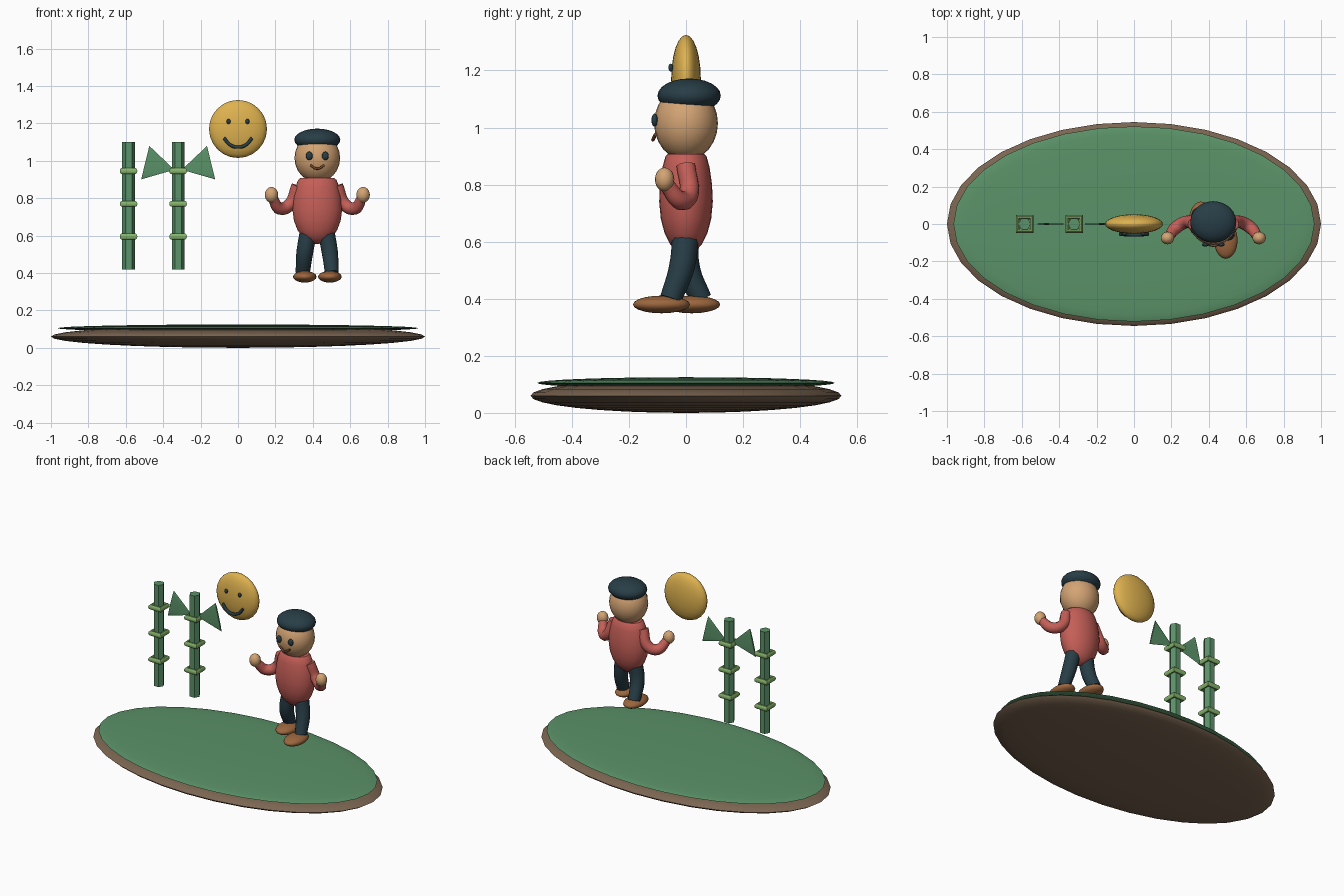
import bpy
import math

if "Cube" in bpy.data.objects:
    bpy.data.objects.remove(bpy.data.objects["Cube"])

CX = 0.424  # centre line of the figure


def mat(name, h):
    m = bpy.data.materials.new(name)
    rgb = [(int(h[i:i + 2], 16) / 255) ** 2.2 for i in (0, 2, 4)]
    m.diffuse_color = (*rgb, 1)
    m.use_nodes = True
    m.node_tree.nodes["Principled BSDF"].inputs["Base Color"].default_value = m.diffuse_color
    return m


GREEN = mat("green", "5B9168")
LEAF = mat("light_green", "86B46C")
BROWN = mat("soil", "7A6552")
GOLD = mat("gold", "DDB050")
DARK = mat("dark", "2C4048")
SKIN = mat("skin", "D2A273")
RED = mat("red", "C45F58")
SHOE = mat("shoe_brown", "9A6640")
LIP = mat("lip", "7A4A30")


def finish(name, m, smooth=True, angle=40):
    o = bpy.context.object
    o.name = name
    o.data.materials.clear()
    o.data.materials.append(m)
    bpy.ops.object.transform_apply(location=False, rotation=True, scale=True)
    if smooth:
        bpy.ops.object.shade_smooth_by_angle(angle=math.radians(angle))
    return o


def ball(name, loc, r, m, seg=24, rings=12):
    bpy.ops.mesh.primitive_uv_sphere_add(segments=seg, ring_count=rings, location=loc)
    bpy.context.object.scale = r
    return finish(name, m, angle=60)


def tube(name, pts, r, m, radii=None):
    c = bpy.data.curves.new(name, 'CURVE')
    c.dimensions = '3D'
    c.bevel_depth = r
    c.bevel_resolution = 3
    c.resolution_u = 6
    c.use_fill_caps = True
    s = c.splines.new('BEZIER')
    s.bezier_points.add(len(pts) - 1)
    for i, (b, p) in enumerate(zip(s.bezier_points, pts)):
        b.co = p
        b.handle_left_type = b.handle_right_type = 'AUTO'
        b.radius = radii[i] if radii else 1
    o = bpy.data.objects.new(name, c)
    bpy.context.collection.objects.link(o)
    bpy.ops.object.select_all(action='DESELECT')
    o.select_set(True)
    bpy.context.view_layer.objects.active = o
    bpy.ops.object.convert(target='MESH')
    return finish(name, m)


def lathe(name, loc, profile, scale, m, n=24):
    verts, faces = [], []
    for r, z in profile:
        for i in range(n):
            a = 2 * math.pi * i / n
            verts.append((r * math.cos(a) * scale[0], r * math.sin(a) * scale[1], z))
    for j in range(len(profile) - 1):
        for i in range(n):
            k = (i + 1) % n
            faces.append((j * n + i, j * n + k, (j + 1) * n + k, (j + 1) * n + i))
    faces.append(tuple(reversed(range(n))))
    faces.append(tuple((len(profile) - 1) * n + i for i in range(n)))
    me = bpy.data.meshes.new(name)
    me.from_pydata(verts, [], faces)
    o = bpy.data.objects.new(name, me)
    o.location = loc
    bpy.context.collection.objects.link(o)
    bpy.ops.object.select_all(action='DESELECT')
    o.select_set(True)
    bpy.context.view_layer.objects.active = o
    return finish(name, m)


# island: soil lens with a thin grass lens on top
ball("soil_base", (0, 0, 0.06), (1.0, 0.545, 0.06), BROWN, 32, 16)
ball("grass_top", (0, 0, 0.105), (0.965, 0.522, 0.02), GREEN, 32, 16)

# bamboo stalks with square rounded node rings
for k, x in enumerate((-0.585, -0.32)):
    bpy.ops.mesh.primitive_cylinder_add(vertices=6, radius=0.034, depth=0.68,
                                        location=(x, 0, 0.76), rotation=(0, 0, math.pi / 2))
    finish(f"bamboo_stalk_{k}", GREEN, smooth=False)
    for j, z in enumerate((0.595, 0.77, 0.945)):
        bpy.ops.mesh.primitive_torus_add(major_segments=4, minor_segments=10, major_radius=0.05,
                                         minor_radius=0.0165, location=(x, 0, z),
                                         rotation=(0, 0, math.pi / 4))
        finish(f"bamboo_node_{k}_{j}", LEAF)

# two flattened cone leaves, tips meeting at the stalk
for s in (-1, 1):
    apex, base = (-0.32 + s * 0.02, 0.952), (-0.32 + s * 0.176, 0.99)
    dx, dz = base[0] - apex[0], base[1] - apex[1]
    bpy.ops.mesh.primitive_cone_add(vertices=16, radius1=0.092, radius2=0, depth=math.hypot(dx, dz),
                                    location=((apex[0] + base[0]) / 2, 0, (apex[1] + base[1]) / 2),
                                    rotation=(0, math.atan2(-dx, -dz), 0))
    bpy.context.object.scale = (1, 0.06, 1)
    finish("leaf_left" if s < 0 else "leaf_right", GREEN)

# smiling sun disc
ball("sun_disc", (0, 0, 1.17), (0.155, 0.052, 0.155), GOLD)
for s in (-1, 1):
    ball("sun_eye", (s * 0.05, -0.053, 1.21), (0.011, 0.009, 0.014), DARK, 12, 8)
tube("sun_smile", [(-0.075, -0.055, 1.122), (-0.042, -0.057, 1.085), (0, -0.058, 1.073),
                   (0.042, -0.057, 1.085), (0.075, -0.055, 1.122)], 0.009, DARK)

# figure: torso, head, cap
lathe("torso", (CX, 0, 0),
      [(0.08, 0.556), (0.35, 0.567), (0.6, 0.592), (0.8, 0.63), (0.94, 0.68), (1.0, 0.74),
       (0.97, 0.80), (0.88, 0.86), (0.77, 0.898), (0.68, 0.908)], (0.133, 0.094), RED)
ball("head", (CX, 0, 1.015), (0.122, 0.112, 0.13), SKIN)
ball("cap", (CX, 0.011, 1.112), (0.123, 0.111, 0.06), DARK)
for s in (-1, 1):
    ball("eye", (CX + s * 0.043, -0.11, 1.026), (0.018, 0.011, 0.023), DARK, 12, 8)
tube("mouth", [(CX - 0.036, -0.107, 0.976), (CX, -0.116, 0.957), (CX + 0.036, -0.107, 0.976)],
     0.006, LIP)

# arms, hands, legs in stride, shoes
for s, side in ((-1, "left"), (1, "right")):
    tube(f"arm_{side}", [(CX + s * 0.105, 0, 0.865), (CX + s * 0.148, 0.01, 0.765),
                         (CX + s * 0.2, -0.02, 0.745), (CX + s * 0.238, -0.068, 0.8)],
         0.034, RED, [1, 1, 1, 0.8])
    ball(f"hand_{side}", (CX + s * 0.245, -0.075, 0.818), (0.036, 0.034, 0.042), SKIN, 16, 10)
    y = -s
    tube(f"leg_{side}", [(CX + s * 0.045, 0, 0.63), (CX + s * 0.067, y * 0.01 - 0.005, 0.51),
                         (CX + s * 0.078, y * 0.053, 0.4)], 0.045, DARK, [1.05, 1, 0.85])
    ball(f"shoe_{side}", (CX + s * 0.067, y * 0.053 - 0.033, 0.38), (0.063, 0.1, 0.031), SHOE, 20, 10)
